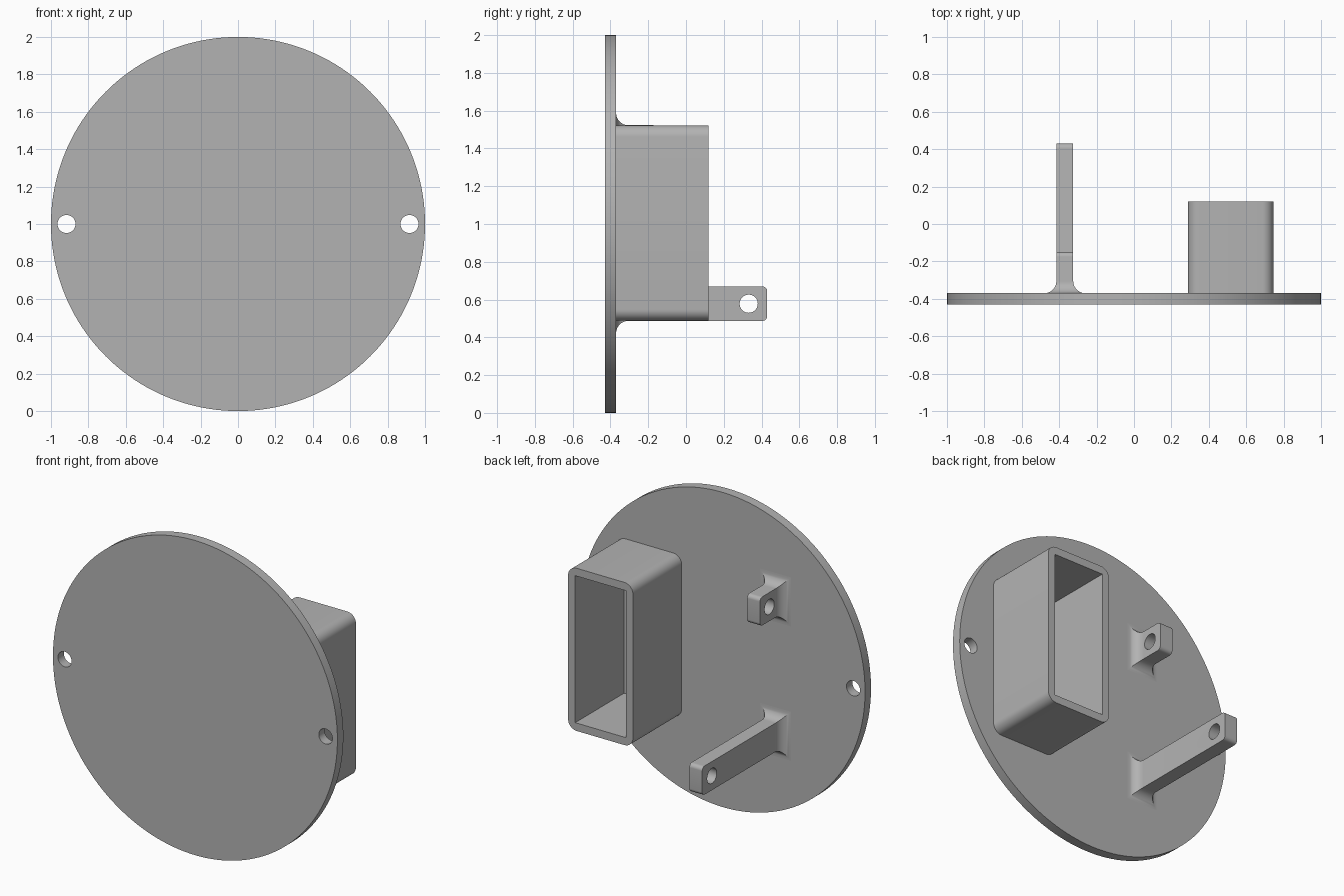
import bpy, bmesh, math
from mathutils import Matrix

cube = bpy.data.objects.get("Cube")
if cube:
    bpy.data.objects.remove(cube, do_unlink=True)

grey = bpy.data.materials.new("plain_grey")
grey.use_nodes = True
colour = (0.45, 0.45, 0.45, 1)
grey.diffuse_color = colour
grey.node_tree.nodes["Principled BSDF"].inputs["Base Color"].default_value = colour

FRONT, BACK = -0.43, -0.37    # faces of the plate
HOLE = 0.048                  # radius of every screw hole


def finish(name, bm):
    bmesh.ops.recalc_face_normals(bm, faces=bm.faces)
    mesh = bpy.data.meshes.new(name)
    bm.to_mesh(mesh)
    bm.free()
    mesh.materials.append(grey)
    obj = bpy.data.objects.new(name, mesh)
    bpy.context.collection.objects.link(obj)
    return obj


def rod(name, radius, length, centre, axis, sides=48):
    bm = bmesh.new()
    turn = Matrix.Rotation(math.pi / 2, 4, axis)
    bmesh.ops.create_cone(bm, cap_ends=True, segments=sides, radius1=radius,
                          radius2=radius, depth=length,
                          matrix=Matrix.Translation(centre) @ turn)
    return finish(name, bm)


def loft(name, loops):
    """Skin a stack of equal point loops and cap both ends."""
    bm = bmesh.new()
    rings = [[bm.verts.new(p) for p in loop] for loop in loops]
    for a, b in zip(rings, rings[1:]):
        for i in range(len(a)):
            j = (i + 1) % len(a)
            bm.faces.new((a[i], a[j], b[j], b[i]))
    bm.faces.new(rings[0])
    bm.faces.new(rings[-1])
    return finish(name, bm)


def rect(x, z, hx, hz, y):
    return [(x + sx * hx, y, z + sz * hz)
            for sx, sz in ((-1, -1), (1, -1), (1, 1), (-1, 1))]


def cut(obj, cutter):
    mod = obj.modifiers.new("cut", 'BOOLEAN')
    mod.operation = 'DIFFERENCE'
    mod.solver = 'EXACT'
    mod.object = cutter
    cutter.hide_render = True
    cutter.hide_set(True)


def smooth(obj):
    bpy.ops.object.select_all(action='DESELECT')
    obj.select_set(True)
    bpy.context.view_layer.objects.active = obj
    for mod in list(obj.modifiers):
        bpy.ops.object.modifier_apply(modifier=mod.name)
    bpy.ops.object.shade_smooth_by_angle(angle=math.radians(30))


# Round cover plate with a screw hole at each side
plate = rod("cover_plate", 1, BACK - FRONT, (0, (FRONT + BACK) / 2, 1), 'X', 160)
for side, x in (("left", 0.917), ("right", -0.917)):
    cut(plate, rod(side + "_plate_hole_cutter", HOLE, 0.3, (x, -0.4, 1), 'X'))
smooth(plate)

# Open rectangular sleeve: rounded outside, square inside
X, Z, HX, HZ, R = 0.517, 1.005, 0.228, 0.517, 0.06
outline = []
for k, (sx, sz) in enumerate(((1, 1), (-1, 1), (-1, -1), (1, -1))):
    for i in range(9):
        a = (k + i / 8) * math.pi / 2
        outline.append((X + sx * (HX - R) + R * math.cos(a),
                        Z + sz * (HZ - R) + R * math.sin(a)))
sleeve = loft("sleeve", [[(x, y, z) for x, z in outline] for y in (BACK, 0.12)])
cut(sleeve, loft("sleeve_cutter", [rect(X, Z, HX - 0.05, HZ - 0.05, y)
                                   for y in (BACK - 0.02, 0.3)]))
smooth(sleeve)


# Lugs: filleted at the plate, tip rounded in side profile, cross hole
def lug(name, z, tip, hole_y):
    x, hx, hz, fillet, nose = -0.37, 0.045, 0.091, 0.065, 0.025
    loops = []
    for i in range(11):
        a = i / 10 * math.pi / 2
        d = fillet * (1 - math.sin(a))
        y = BACK + fillet * (1 - math.cos(a))
        loops.append(rect(x, z, hx + d, hz + d, y))
    for i in range(9):
        a = i / 8 * math.pi / 2
        d = nose * (1 - math.cos(a))
        loops.append(rect(x, z, hx, hz - d, tip - nose * (1 - math.sin(a))))
    obj = loft(name, loops)
    cut(obj, rod(name + "_hole_cutter", HOLE, 0.4, (x, hole_y, z), 'Y'))
    smooth(obj)


lug("long_lug", 0.578, 0.43, 0.332)
lug("short_lug", 1.432, -0.15, -0.245)

# Remove the spent cutters
for obj in list(bpy.data.objects):
    if obj.name.endswith("_cutter"):
        bpy.data.objects.remove(obj, do_unlink=True)
